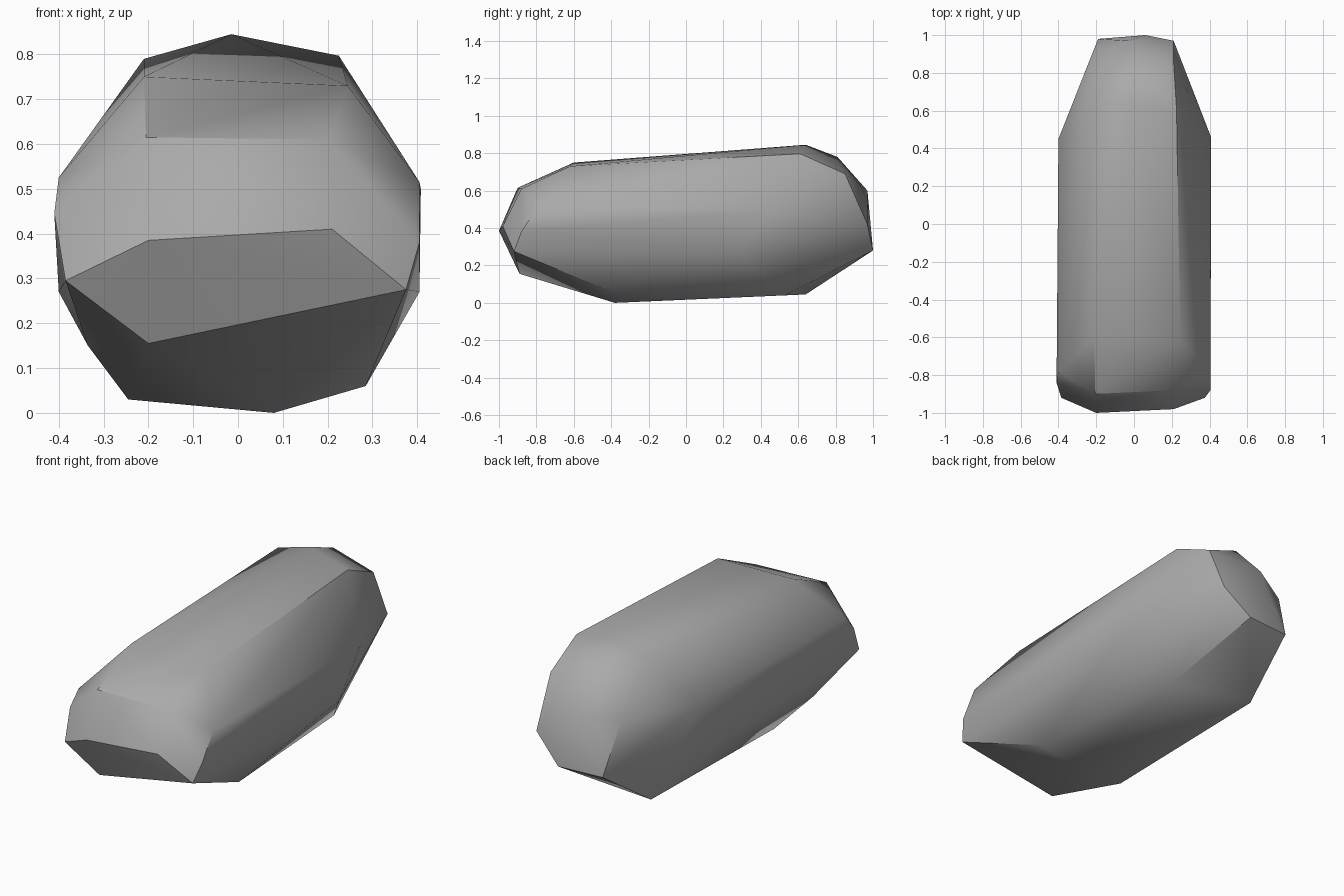
import bpy
import bmesh
import math

default = bpy.data.objects.get("Cube")
if default:
    bpy.data.objects.remove(default, do_unlink=True)


def make_material(name, colour):
    mat = bpy.data.materials.new(name)
    mat.use_nodes = True
    mat.diffuse_color = colour
    mat.node_tree.nodes["Principled BSDF"].inputs["Base Color"].default_value = colour
    return mat


def hull_object(name, corner_groups, material):
    """Wrap chiselled corner points in a convex skin with merged flat facets."""
    bm = bmesh.new()
    for group in corner_groups:
        for corner in group:
            bm.verts.new(corner)
    result = bmesh.ops.convex_hull(bm, input=bm.verts[:])
    inside = {v for v in result["geom_interior"] + result["geom_unused"]
              if isinstance(v, bmesh.types.BMVert)}
    bmesh.ops.delete(bm, geom=list(inside), context="VERTS")
    bmesh.ops.dissolve_limit(bm, angle_limit=math.radians(2),
                             verts=bm.verts[:], edges=bm.edges[:])
    bmesh.ops.recalc_face_normals(bm, faces=bm.faces[:])
    mesh = bpy.data.meshes.new(name)
    bm.to_mesh(mesh)
    bm.free()
    mesh.materials.append(material)
    obj = bpy.data.objects.new(name, mesh)
    bpy.context.collection.objects.link(obj)
    return obj


# Blunt front end: lower bevel, nose edge and upper bevel
front_lower = [(-.2, -.89, .155), (.375, -.92, .275), (-.385, -.92, .295)]
front_nose = [(-.2, -1, .385), (.21, -.98, .41)]
front_upper = [(-.205, -.9, .615), (.205, -.88, .61)]

# Long upper face
top = [(-.21, -.6, .75), (.245, -.62, .73), (-.015, .64, .845),
       (-.21, .64, .79), (.225, .61, .797)]

# Widest points along each flank
right_flank = [(.405, -.88, .38), (.405, -.79, .515), (.408, .46, .5), (.405, .28, .27)]
left_flank = [(-.41, -.84, .445), (-.4, -.78, .525), (-.4, .45, .525),
              (-.4, .28, .27), (-.335, -.6, .15)]

# Underside
bottom = [(.08, -.38, 0), (-.245, -.4, .03), (.285, -.4, .06),
          (.2, .53, .04), (-.24, .64, .045)]

# Rounded back end
back = [(.06, 1, .28), (-.19, .98, .28), (.21, .97, .42), (-.03, .97, .6),
        (-.23, .88, .55), (.21, .85, .69), (0, .81, .78)]

stone = make_material("stone_grey", (.4, .4, .4, 1))
rock = hull_object("long_boulder",
                   [front_lower, front_nose, front_upper, top,
                    right_flank, left_flank, bottom, back], stone)

# Soft shading, with only the strong creases kept crisp
bpy.ops.object.select_all(action="DESELECT")
rock.select_set(True)
bpy.context.view_layer.objects.active = rock
bpy.ops.object.shade_smooth_by_angle(angle=math.radians(35))
